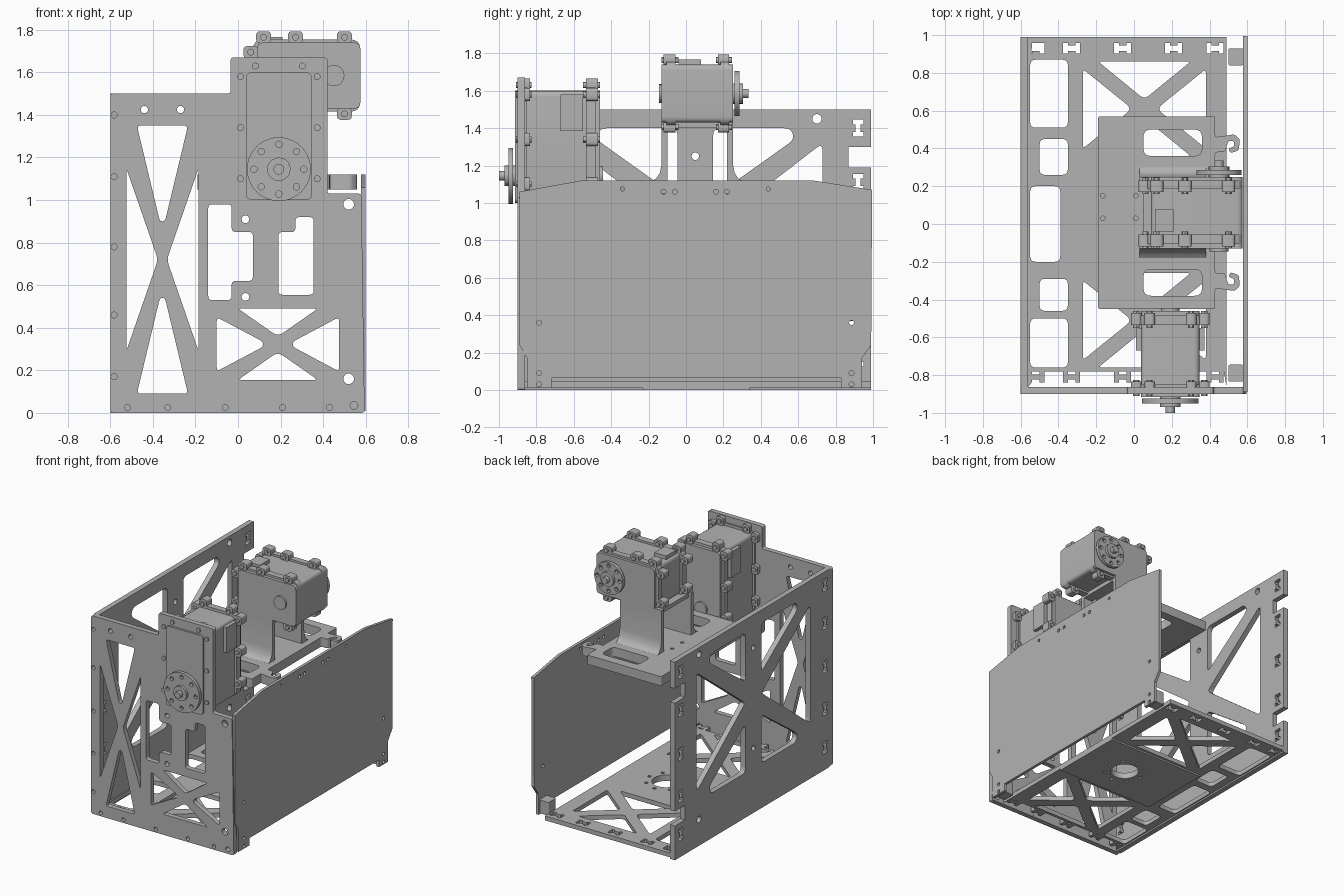
import bpy, bmesh, math
from mathutils import Matrix, Vector

cube = bpy.data.objects.get("Cube")
if cube:
    bpy.data.objects.remove(cube, do_unlink=True)

grey = bpy.data.materials.new("plain grey")
grey.use_nodes = True
COLOUR = (0.45, 0.45, 0.45, 1)
grey.diffuse_color = COLOUR
grey.node_tree.nodes["Principled BSDF"].inputs["Base Color"].default_value = COLOUR
made = []


def frame(u, v, w, origin=(0, 0, 0)):
    m = Matrix((u, v, w)).transposed().to_4x4()
    m.translation = origin
    return m


X, Y, Z = Vector((1, 0, 0)), Vector((0, 1, 0)), Vector((0, 0, 1))
FLAT, FRONT, SIDE = frame(X, Y, Z), frame(X, Z, Y), frame(Y, Z, X)


def rounded(points, r=0.02, steps=4):
    out, n = [], len(points)
    for i in range(n):
        p = Vector(points[i])
        a, b = Vector(points[i - 1]) - p, Vector(points[(i + 1) % n]) - p
        a *= min(r / a.length, 0.45)
        b *= min(r / b.length, 0.45)
        for k in range(steps + 1):
            t = k / steps
            out.append(p + a * (1 - t) ** 2 + b * t ** 2)
    return out


def rect(u0, u1, v0, v1, r=0.0):
    pts = [(u0, v0), (u1, v0), (u1, v1), (u0, v1)]
    return rounded(pts, r) if r else pts


def circle(u, v, r, n=20):
    return [(u + r * math.cos(math.tau * i / n), v + r * math.sin(math.tau * i / n)) for i in range(n)]


def slot(u, v, turned=False):
    # dogbone slot for an interlocking tab
    q = [(.045, .028), (.02, .028), (.02, .014)]
    half = q + [(-a, b) for a, b in reversed(q)]
    pts = half + [(-a, -b) for a, b in half]
    return [(u + b, v + a) if turned else (u + a, v + b) for a, b in pts]


def mirror(points, u=None, v=None):
    return [(2 * u - a if u is not None else a, 2 * v - b if v is not None else b) for a, b in points]


def plate(name, outline, holes, lo, hi, m):
    # flat outline with holes, extruded between two depths
    curve = bpy.data.curves.new(name, 'CURVE')
    curve.dimensions, curve.fill_mode, curve.extrude = '2D', 'BOTH', (hi - lo) / 2
    for loop in [outline] + list(holes):
        s = curve.splines.new('POLY')
        s.points.add(len(loop) - 1)
        for p, q in zip(s.points, loop):
            p.co = (q[0], q[1], 0, 1)
        s.use_cyclic_u = True
    temp = bpy.data.objects.new(name, curve)
    bpy.context.collection.objects.link(temp)
    graph = bpy.context.evaluated_depsgraph_get()
    mesh = bpy.data.meshes.new_from_object(temp.evaluated_get(graph))
    bpy.data.objects.remove(temp, do_unlink=True)
    bm = bmesh.new()
    bm.from_mesh(mesh)
    bmesh.ops.remove_doubles(bm, verts=bm.verts, dist=1e-5)
    bm.transform(m @ Matrix.Translation((0, 0, (lo + hi) / 2)))
    bmesh.ops.recalc_face_normals(bm, faces=bm.faces)
    bm.to_mesh(mesh)
    bm.free()
    mesh.name = name
    mesh.materials.clear()
    mesh.materials.append(grey)
    obj = bpy.data.objects.new(name, mesh)
    bpy.context.collection.objects.link(obj)
    made.append(obj)
    return obj


def cross(u0, u1, v0, v1, gu, gv, au, av):
    # four triangular windows leaving an X of struts
    cu, cv = (u0 + u1) / 2, (v0 + v1) / 2
    top = [(u0 + gu, v1), (u1 - gu, v1), (cu + .012, cv + av), (cu - .012, cv + av)]
    left = [(u0, v0 + gv), (u0, v1 - gv), (cu - au, cv + .012), (cu - au, cv - .012)]
    return [rounded(t) for t in (top, mirror(top, v=cv), left, mirror(left, u=cu))]


EDGE_Z = (.17, .46, .78, 1.11, 1.40)
SLOT_X = (-.52, -.33, -.06, .21, .43)

# front plate
outline = rounded([(-.6, 0), (.595, 0), (.58, 1.03), (.42, 1.03), (.42, 1.67),
                   (-.035, 1.67), (-.035, 1.5), (-.6, 1.5)], .015)
holes = cross(-.525, -.185, .09, 1.35, .05, .2, .025, .18) + cross(-.1, .475, .155, .49, .1, .04, .07, .045)
holes.append(rounded([(-.14, .98), (-.03, .98), (-.03, .85), (.07, .85), (.07, .62),
                      (-.03, .62), (-.03, .53), (-.14, .53)]))
holes.append(rounded([(.27, .92), (.355, .92), (.355, .555), (.19, .555), (.19, .85), (.27, .85)]))
holes += [circle(.52, .98, .025), circle(.52, .16, .025), circle(.545, .035, .018)]
holes += [circle(.035, z, .018) for z in (.91, .545)] + [circle(x, 1.425, .017) for x in (-.44, -.27)]
holes += [circle(-.582, z, .014) for z in EDGE_Z] + [circle(x, .025, .014) for x in SLOT_X]
plate("front_plate", outline, holes, -.9, -.862, FRONT)

# slotted side wall with notched back edge
outline = [(-.862, 0), (.99, 0)]
for z in (.26, 1.19):
    outline += [(.99, z), (.87, z), (.87, z + .11), (.99, z + .11)]
outline += [(.99, 1.5), (-.862, 1.5)]
upper = [(.145, 1.4), (.56, 1.4), (.58, 1.34), (.145, 1.03)]
side = [(.73, 1.32), (.73, .42), (.16, .86), (.16, .88)]
holes = []
for w in (upper, mirror(upper, v=.87), side):
    holes += [rounded(w, .04), rounded(mirror(w, u=.05), .04)]
holes += [circle(.05, z, .02) for z in (.49, 1.25)] + [circle(.7, z, .025) for z in (.2, 1.45)]
holes += [slot(y, z, True) for y in (-.81, .92) for z in EDGE_Z]
plate("side_wall", outline, holes, -.6, -.56, SIDE)

# bottom plate with cable openings, X struts and tab slots
MID = circle(.13, .05, .1, 28)
ring = [circle(.13 + .14 * math.cos(k * math.tau / 8), .05 + .14 * math.sin(k * math.tau / 8), .013, 10) for k in range(8)]
holes = [MID] + ring
holes += cross(-.27, .38, .36, .86, .08, .04, .08, .06) + cross(-.27, .38, -.76, -.26, .08, .04, .08, .06)
holes += [rect(*r, .03) for r in ((-.55, -.35, .51, .87), (-.5, -.35, .26, .45), (-.55, -.39, -.2, .2),
                                 (-.5, -.35, -.46, -.29), (-.55, -.35, -.76, -.5))]
holes += [slot(x, y) for x in SLOT_X for y in (-.81, .93)]
plate("bottom_plate", rect(-.56, .49, -.862, .99), holes, .012, .045, FLAT)
plate("bottom_reinforcement", rect(-.33, .49, -.23, .34), [MID] + ring, 0, .012, FLAT)

# solid side panel with feet
outline = [(-.85, .01), (-.72, .01), (-.72, .065), (.83, .065), (.83, .01), (.94, .01), (.94, .17),
           (.99, .24), (.995, 1.07), (.68, 1.12), (-.56, 1.12), (-.89, 1.06), (-.89, .24), (-.85, .17)]
holes = [circle(y, z, .013) for y in (-.785, .885) for z in (.03, .09, .36)]
holes += [circle(y, 1.06, .013) for y in (-.12, -.06, .16, .22)] + [circle(y, 1.075, .011) for y in (-.34, .44)]
plate("side_panel", outline, holes, .578, .6, SIDE)
for y in (-.79, .885):
    plate("panel_foot", rect(.5, .578, y - .045, y + .045, .01), [], .02, .12, FLAT)

# upper mounting shelf with a hook at each end
hook = [(.43, .38), (.48, .38), (.5, .44), (.53, .44), (.53, .41), (.5, .4), (.51, .375), (.555, .39),
        (.56, .45), (.53, .475), (.47, .465), (.43, .46)]
other = mirror(hook, v=.06)[::-1]
outline = rounded([(-.19, -.45), (.43, -.45)] + other + hook + [(.43, .57), (-.19, .57)], .012)
window = rect(.05, .36, .36, .5, .04)
holes = [window, mirror(window, v=.06)]
holes += [circle(x, y, .012) for x in (-.165, .01) for y in (.03, .15)]
plate("mounting_shelf", outline, holes, 1.05, 1.12, FLAT)

# flared legs carrying the rear servo
leg = [(-.1, 1.11), (-.1, 1.44), (-.13, 1.44), (-.13, 1.21), (-.14, 1.16), (-.16, 1.13), (-.2, 1.11)]
for part, pts in (("front_leg", leg), ("rear_leg", mirror(leg, u=.06))):
    plate(part, pts, [], .03, .38, SIDE)
plate("leg_bridge", rect(.05, .38, -.13, .25), [], 1.4, 1.43, FLAT)


def servo(name, m, e0, e1, depth, horn_r, tab_us):
    h = .155
    plate(name + "_body", rect(e0, e1, -h, h, .03), [], 0, depth, m)
    plate(name + "_back_boss", circle(0, 0, .05), [], -.015, .01, m)
    # clamping rims with screw tabs
    for lo, hi in ((.025, .075), (depth - .065, depth - .02)):
        plate(name + "_rim", rect(e0, e1 + .02, -h - .015, h + .015, .05), [], lo, hi, m)
        spots = [(u, s * (h + .025)) for u in tab_us for s in (-1, 1)]
        spots += [(e1 + .03, s * .11) for s in (-1, 1)]
        for u, v in spots:
            plate(name + "_tab", rect(u - .035, u + .035, v - .028, v + .028, .02), [], lo - .015, hi, m)
            plate(name + "_screw", circle(u, v, .016, 12), [], lo - .025, hi + .015, m)
    # cable socket
    for s in (-1, 1):
        mid = s * (h + .005)
        plate(name + "_socket", rect(.24, e1 - .02, mid - .022, mid + .022), [], .09, .21, m)
    # output horn
    bolts = [circle(.78 * horn_r * math.cos(k * math.tau / 8), .78 * horn_r * math.sin(k * math.tau / 8), .015, 12)
             for k in range(8)]
    plate(name + "_horn", circle(0, 0, horn_r, 40), bolts, depth + .01, depth + .035, m)
    plate(name + "_shaft", circle(0, 0, .055), [], depth - .01, depth + .055, m)
    plate(name + "_shaft_tip", circle(0, 0, .025), [], depth, depth + .085, m)


servo("front_servo", frame(Z, -X, -Y, (.192, -.46, 1.145)), -.145, .455, .455, .15, (-.045, .195, .435))
servo("rear_servo", frame(-X, Z, Y, (.45, -.13, 1.585)), -.125, .36, .38, .12, (-.05, .18, .33))

# smooth the round parts, keep edges sharp
bpy.ops.object.select_all(action='DESELECT')
for o in made:
    o.select_set(True)
bpy.context.view_layer.objects.active = made[0]
bpy.ops.object.shade_smooth_by_angle(angle=math.radians(30))
